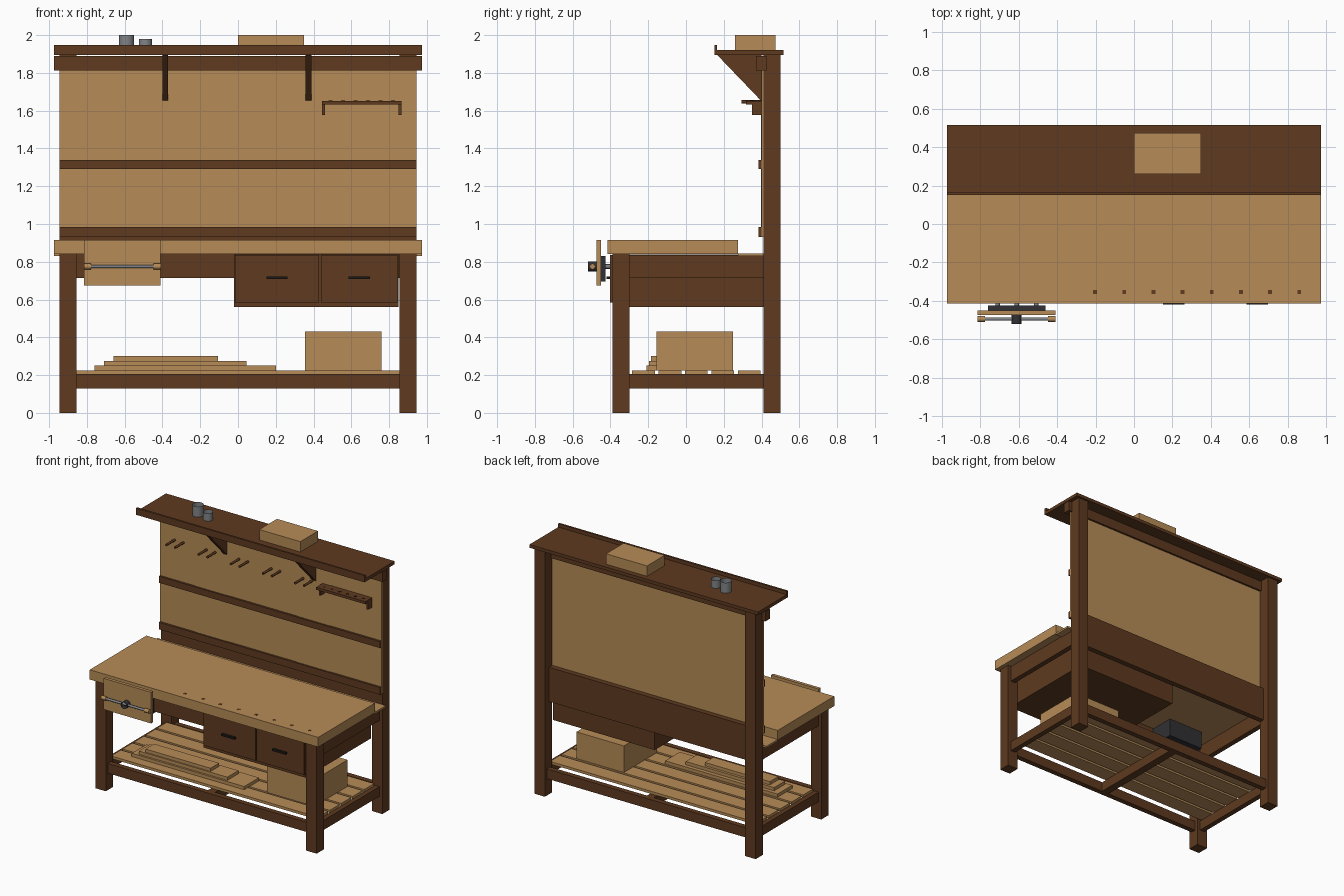
import bpy, bmesh, math
from mathutils import Matrix, Vector

if "Cube" in bpy.data.objects:
    bpy.data.objects.remove(bpy.data.objects["Cube"], do_unlink=True)


def material(name, rgb, metallic=0.0):
    m = bpy.data.materials.new(name)
    m.diffuse_color = (*rgb, 1)
    m.use_nodes = True
    m.node_tree.nodes["Principled BSDF"].inputs["Base Color"].default_value = (*rgb, 1)
    return m


DARK = material("dark wood", (0.112, 0.042, 0.014))
LIGHT = material("light wood", (0.47, 0.26, 0.095))
STEEL = material("grey steel", (0.22, 0.23, 0.245))
IRON = material("dark iron", (0.03, 0.03, 0.035))
BLACK = material("black handle", (0.012, 0.010, 0.009))


def finish(name, bm, mat):
    me = bpy.data.meshes.new(name)
    bm.to_mesh(me)
    bm.free()
    me.materials.append(mat)
    ob = bpy.data.objects.new(name, me)
    bpy.context.scene.collection.objects.link(ob)
    return ob


def boxes(name, mat, *bounds):
    """One object made of boxes, each (x0, x1, y0, y1, z0, z1)."""
    bm = bmesh.new()
    for x0, x1, y0, y1, z0, z1 in bounds:
        mtx = Matrix.Translation(((x0 + x1) / 2, (y0 + y1) / 2, (z0 + z1) / 2))
        mtx = mtx @ Matrix.Diagonal((x1 - x0, y1 - y0, z1 - z0, 1))
        bmesh.ops.create_cube(bm, size=1, matrix=mtx)
    return finish(name, bm, mat)


def mirrored(name, mat, x0, x1, *rest):
    """The same box on the left and on the right."""
    return boxes(name, mat, (x0, x1, *rest), (-x1, -x0, *rest))


def tubes(name, mat, radius, spans, sides=12, caps=False):
    """Straight round parts, each running between two points."""
    bm = bmesh.new()
    for a, b in spans:
        a, b = Vector(a), Vector(b)
        rot = (b - a).to_track_quat('Z', 'Y').to_matrix().to_4x4()
        bmesh.ops.create_cone(bm, cap_ends=caps, segments=sides, radius1=radius, radius2=radius,
                              depth=(b - a).length, matrix=Matrix.Translation((a + b) / 2) @ rot)
    for f in bm.faces:
        f.smooth = len(f.verts) == 4
    return finish(name, bm, mat)


# Legs and frame
mirrored("front_legs", DARK, 0.855, 0.945, -0.39, -0.30, 0, 0.84)
mirrored("back_posts", DARK, 0.855, 0.945, 0.41, 0.50, 0, 1.895)
mirrored("side_aprons", DARK, 0.88, 0.92, -0.30, 0.41, 0.715, 0.835)
boxes("front_apron", DARK, (-0.855, 0.855, -0.37, -0.33, 0.715, 0.84))
boxes("back_board", DARK, (-0.855, 0.855, 0.41, 0.45, 0.715, 0.98))
mirrored("side_stretchers", DARK, 0.88, 0.92, -0.30, 0.41, 0.13, 0.205)
boxes("long_stretchers", DARK, (-0.855, 0.855, -0.365, -0.325, 0.13, 0.205),
      (-0.855, 0.855, 0.435, 0.475, 0.13, 0.205))
boxes("middle_stretcher", DARK, (-0.03, 0.03, -0.325, 0.435, 0.13, 0.204))

# Bottom shelf and what lies on it
boxes("shelf_slats", LIGHT, *[(-0.885, 0.885, y - 0.06, y + 0.06, 0.205, 0.225)
                              for y in (-0.225, -0.085, 0.055, 0.195, 0.335)])
boxes("stacked_boards", LIGHT, (-0.76, 0.20, -0.21, -0.03, 0.225, 0.25),
      (-0.71, 0.045, -0.195, -0.06, 0.25, 0.275),
      (-0.66, -0.105, -0.185, -0.08, 0.275, 0.30))
boxes("shelf_crate", LIGHT, (0.355, 0.76, -0.155, 0.25, 0.225, 0.43))

# Worktop with tool tray and dog holes
boxes("worktop", LIGHT, (-0.975, 0.975, -0.415, 0.275, 0.84, 0.915))
boxes("tool_tray", LIGHT, (-0.975, 0.975, 0.275, 0.41, 0.83, 0.845))
boxes("dog_holes", DARK, *[(-0.213 + 0.152 * i, -0.193 + 0.152 * i, -0.365, -0.345, 0.912, 0.9165)
                           for i in range(8)])

# Drawers
boxes("drawer_cabinet", DARK, (-0.02, 0.85, -0.389, 0.41, 0.56, 0.838))
boxes("drawer_fronts", DARK, (-0.015, 0.43, -0.402, -0.389, 0.585, 0.835),
      (0.44, 0.845, -0.402, -0.389, 0.585, 0.835))
boxes("drawer_handles", BLACK, *[(x - 0.056, x + 0.056, -0.42, -0.402, 0.708, 0.723)
                                 for x in (0.207, 0.642)])

# Front vise
boxes("vise_jaw", LIGHT, (-0.815, -0.41, -0.475, -0.45, 0.675, 0.915))
boxes("vise_plate", IRON, (-0.76, -0.46, -0.45, -0.425, 0.695, 0.83))
boxes("vise_body", IRON, (-0.76, -0.46, -0.375, -0.14, 0.70, 0.838))
tubes("vise_rods", STEEL, 0.012, [((x, -0.43, 0.775), (x, -0.37, 0.775)) for x in (-0.71, -0.61, -0.51)])
tubes("vise_hub", IRON, 0.026, [((-0.612, -0.52, 0.775), (-0.612, -0.475, 0.775))])
tubes("vise_handle", STEEL, 0.009, [((-0.79, -0.495, 0.775), (-0.43, -0.495, 0.775))])
tubes("vise_handle_ends", LIGHT, 0.015, [((-0.815, -0.495, 0.775), (-0.777, -0.495, 0.775)),
                                         ((-0.447, -0.495, 0.775), (-0.408, -0.495, 0.775))], caps=True)

# Tool wall
boxes("wall_panel", LIGHT, (-0.945, 0.945, 0.40, 0.41, 0.93, 1.89))
boxes("wall_boards", LIGHT, (-0.64, -0.36, 0.396, 0.40, 0.935, 1.89),
      (0.22, 0.515, 0.396, 0.40, 0.935, 1.89))
boxes("wall_rails", DARK, (-0.945, 0.945, 0.384, 0.40, 0.93, 0.985),
      (-0.945, 0.945, 0.384, 0.40, 1.29, 1.34))
boxes("top_rail", DARK, (-0.975, 0.975, 0.37, 0.425, 1.813, 1.89))
tubes("wall_pegs", DARK, 0.009, [((x + d, 0.295, 1.647), (x + d, 0.40, 1.647))
                                 for x in (-0.82, -0.545, -0.27, 0.005, 0.28) for d in (0, 0.075)], sides=8)

# Small tool rack
boxes("tool_rack", DARK, (0.445, 0.865, 0.318, 0.40, 1.632, 1.652),
      (0.445, 0.46, 0.35, 0.40, 1.578, 1.632), (0.85, 0.865, 0.35, 0.40, 1.578, 1.632))
tubes("rack_holes", BLACK, 0.011, [((0.49 + 0.066 * i, 0.352, 1.650), (0.49 + 0.066 * i, 0.352, 1.653))
                                   for i in range(6)], caps=True)

# Top shelf with lip and brackets
boxes("top_shelf", DARK, (-0.975, 0.975, 0.16, 0.515, 1.895, 1.92))
boxes("top_shelf_lip", DARK, (-0.975, 0.975, 0.15, 0.165, 1.895, 1.947))
bm = bmesh.new()
for x in (-0.385, 0.373):
    face = bm.faces.new([bm.verts.new((x - 0.015, y, z))
                         for y, z in ((0.40, 1.895), (0.165, 1.895), (0.40, 1.65))])
    side = bmesh.ops.extrude_face_region(bm, geom=[face])["geom"]
    bmesh.ops.translate(bm, vec=(0.03, 0, 0), verts=[v for v in side if isinstance(v, bmesh.types.BMVert)])
bmesh.ops.recalc_face_normals(bm, faces=bm.faces)
finish("shelf_brackets", bm, DARK)

# Things on the top shelf
boxes("top_box", LIGHT, (0.0, 0.35, 0.26, 0.475, 1.92, 2.0))
tubes("large_can", STEEL, 0.04, [((-0.59, 0.355, 1.92), (-0.59, 0.355, 2.0))], sides=20)
tubes("small_can", STEEL, 0.035, [((-0.49, 0.335, 1.92), (-0.49, 0.335, 1.98))], sides=20)
